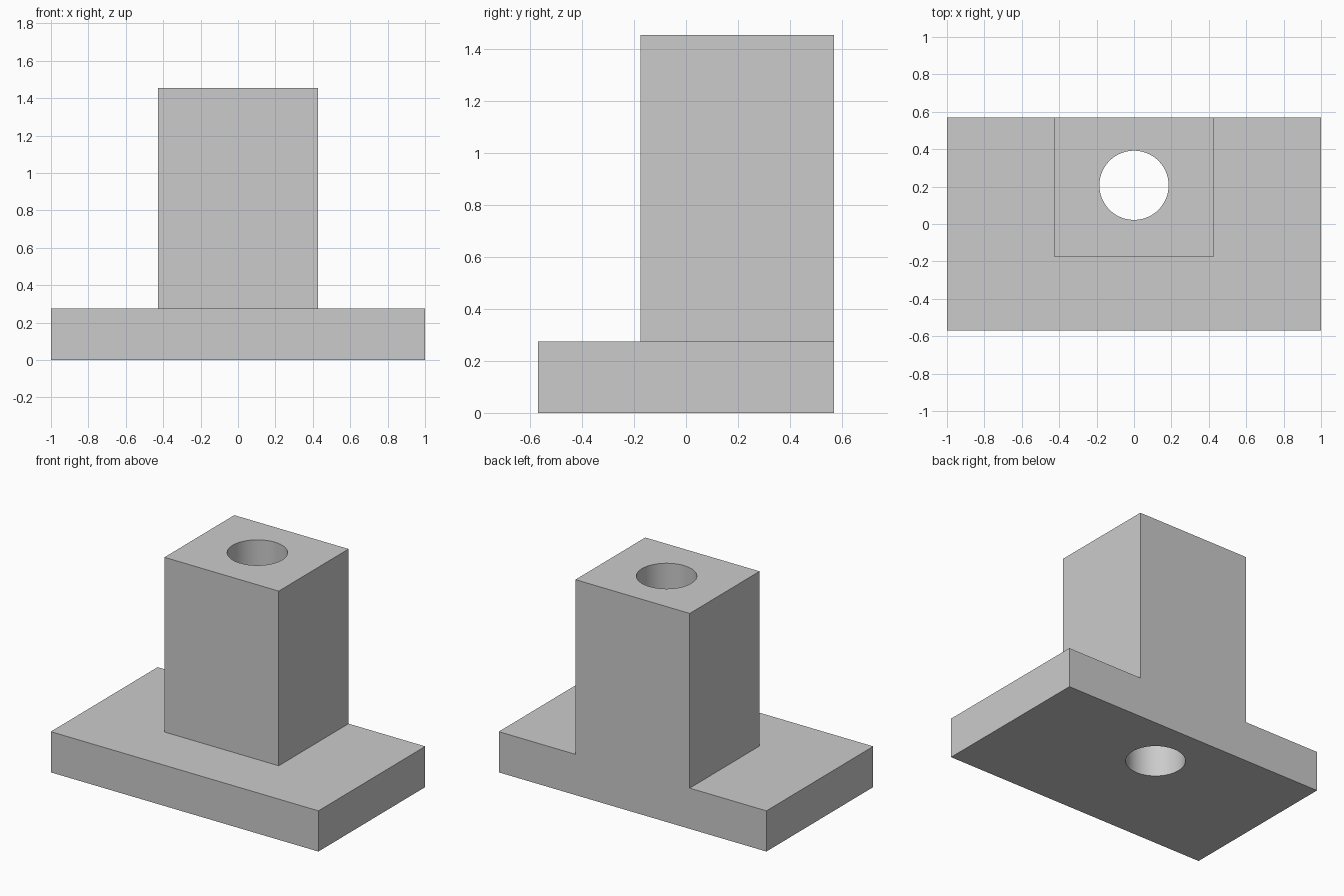
import bpy

cube = bpy.data.objects.get("Cube")
if cube:
    bpy.data.objects.remove(cube, do_unlink=True)

HALF_DEPTH = 0.57
BASE_TOP = 0.275
COLUMN_TOP = 1.455
COLUMN_FRONT = -0.175
HOLE_Y = 0.207
HOLE_RADIUS = 0.185

grey = bpy.data.materials.new("plain grey")
grey.use_nodes = True
colour = (0.6, 0.6, 0.6, 1)
grey.diffuse_color = colour
grey.node_tree.nodes["Principled BSDF"].inputs["Base Color"].default_value = colour


def box(name, low, high):
    """Axis-aligned box between two corners."""
    centre = [(a + b) / 2 for a, b in zip(low, high)]
    bpy.ops.mesh.primitive_cube_add(size=1, location=centre)
    obj = bpy.context.object
    obj.name = name
    obj.scale = [b - a for a, b in zip(low, high)]
    bpy.ops.object.transform_apply(location=True, rotation=False, scale=True)
    obj.data.materials.append(grey)
    return obj


def combine(target, tool, operation):
    """Apply a boolean and discard the tool object."""
    mod = target.modifiers.new(operation.lower(), "BOOLEAN")
    mod.operation = operation
    mod.solver = "EXACT"
    mod.object = tool
    bpy.context.view_layer.objects.active = target
    bpy.ops.object.modifier_apply(modifier=mod.name)
    bpy.data.objects.remove(tool, do_unlink=True)


# Base plate and upright block, fused with a flush back
bracket = box("bracket", (-1, -HALF_DEPTH, 0), (1, HALF_DEPTH, BASE_TOP))
column = box("column", (-0.427, COLUMN_FRONT, BASE_TOP / 2),
             (0.427, HALF_DEPTH, COLUMN_TOP))
combine(bracket, column, "UNION")

# Round bore through the full height
bpy.ops.mesh.primitive_cylinder_add(vertices=96, radius=HOLE_RADIUS, depth=4,
                                    location=(0, HOLE_Y, 0))
bore = bpy.context.object
bore.name = "bore_cutter"
bore.hide_render = True
bore.data.materials.append(grey)
combine(bracket, bore, "DIFFERENCE")

# Smooth bore wall, sharp block edges
bpy.ops.object.select_all(action="DESELECT")
bracket.select_set(True)
bpy.context.view_layer.objects.active = bracket
bpy.ops.object.shade_smooth_by_angle(angle=0.5)
